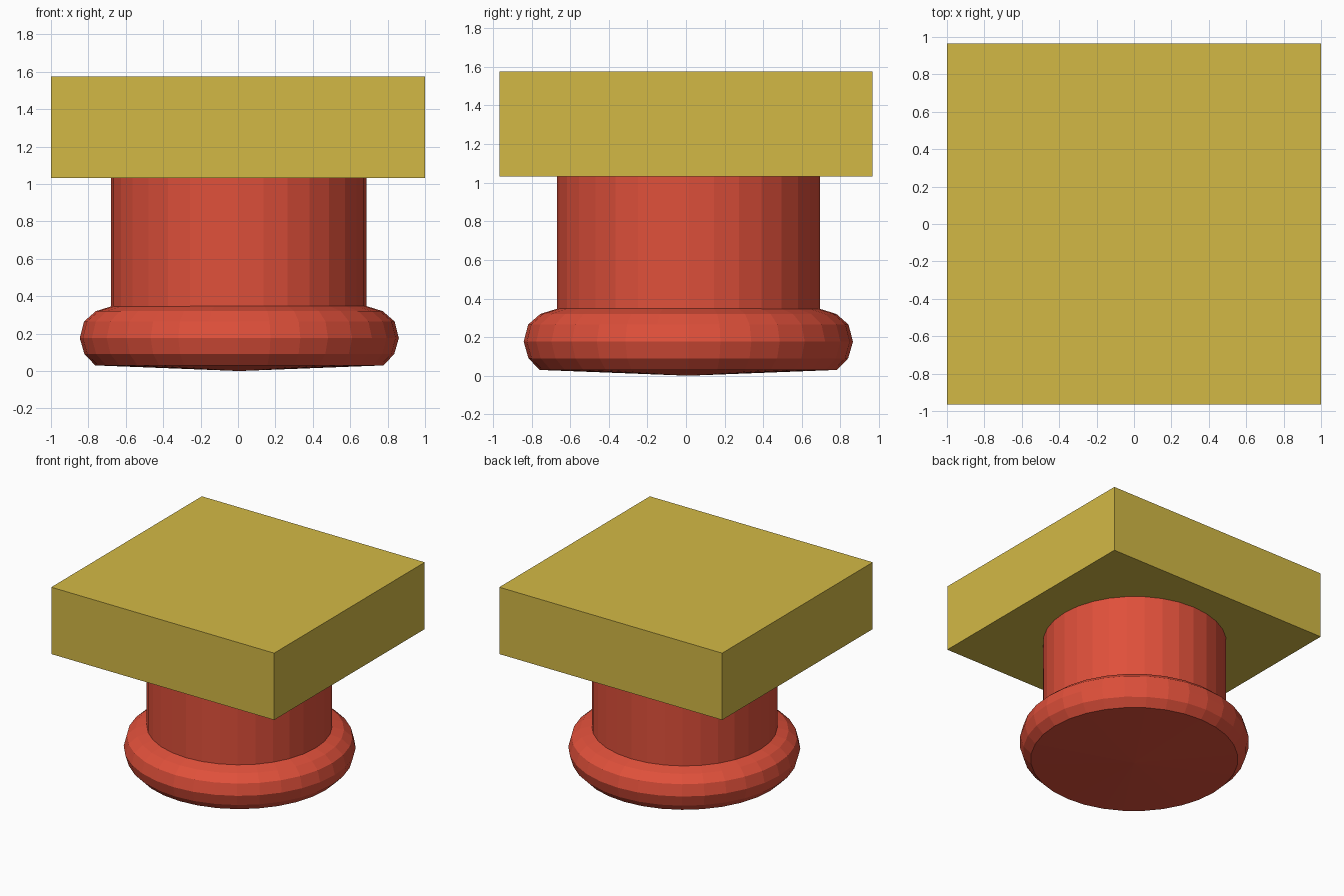
import bpy, bmesh, math
from mathutils import Matrix

cube = bpy.data.objects.get("Cube")
if cube:
    bpy.data.objects.remove(cube, do_unlink=True)


def material(name, color):
    mat = bpy.data.materials.new(name)
    mat.use_nodes = True
    mat.diffuse_color = (*color, 1)
    bsdf = next(n for n in mat.node_tree.nodes if n.type == 'BSDF_PRINCIPLED')
    bsdf.inputs["Base Color"].default_value = (*color, 1)
    return mat


def finish(name, bm, mat, location):
    bmesh.ops.recalc_face_normals(bm, faces=bm.faces)
    mesh = bpy.data.meshes.new(name)
    bm.to_mesh(mesh)
    bm.free()
    mesh.materials.append(mat)
    obj = bpy.data.objects.new(name, mesh)
    obj.location = location
    bpy.context.collection.objects.link(obj)
    return obj


def lathe(name, profile, mat, location, sides=32):
    """Spin a (radius, height) profile around z with flat facets."""
    bm = bmesh.new()
    verts = [bm.verts.new((r, 0, z)) for r, z in profile]
    edges = [bm.edges.new(pair) for pair in zip(verts, verts[1:])]
    bmesh.ops.spin(bm, geom=verts + edges, axis=(0, 0, 1), cent=(0, 0, 0),
                   angle=math.tau, steps=sides, use_merge=False)
    bmesh.ops.remove_doubles(bm, verts=bm.verts, dist=0.0005)
    return finish(name, bm, mat, location)


red = material("warm red", (0.74, 0.08, 0.043))
yellow = material("mustard yellow", (0.65, 0.485, 0.06))

# Rounded foot with a shallow conical underside
foot = [(0, 0.0), (0.77, 0.03), (0.828, 0.09), (0.853, 0.176),
        (0.83, 0.265), (0.767, 0.32), (0.68, 0.347), (0, 0.347)]
lathe("rounded_foot", foot, red, (0.007, 0.012, 0))

# Straight round column
column = [(0, 0.3), (0.682, 0.3), (0.682, 1.04), (0, 1.04)]
lathe("column", column, red, (0.004, 0.013, 0))

# Rectangular slab on top
bm = bmesh.new()
bmesh.ops.create_cube(bm, size=1, matrix=Matrix.Diagonal((2, 1.93, 0.542, 1)))
finish("top_slab", bm, yellow, (0, 0, 1.304))
